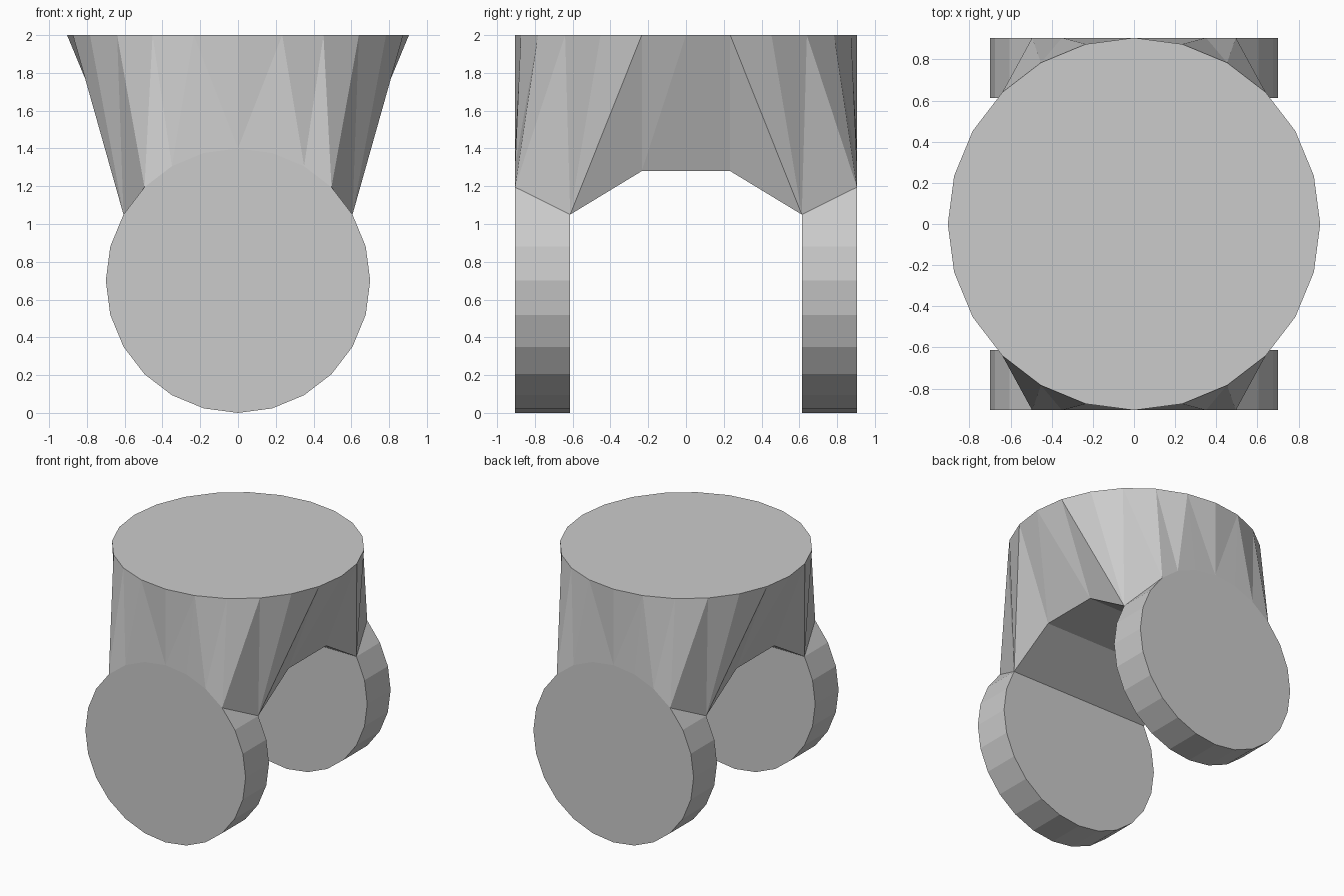
import bpy, bmesh
from math import sin, cos, radians

if "Cube" in bpy.data.objects:
    bpy.data.objects.remove(bpy.data.objects["Cube"])

R_TOP, R_PAD, Y_IN, H = 0.905, 0.70, 0.613, 2.0
ARCH_Y, ARCH_Z = 0.234, 1.28

bm = bmesh.new()
cache = {}


def vert(p):
    key = tuple(round(c, 4) + 0.0 for c in p)
    if key not in cache:
        cache[key] = bm.verts.new(key)
    return cache[key]


def face(points, sx=1, sy=1):
    bm.faces.new([vert((x * sx, y * sy, z)) for x, y, z in points])


def top(k):
    a = radians(15 * k)
    return (R_TOP * cos(a), R_TOP * sin(a), H)


def rim(i, y=R_TOP):
    a = radians(15 * i)
    return (R_PAD * cos(a), y, R_PAD + R_PAD * sin(a))


def flip(p):
    return (-p[0], p[1], p[2])


T = [top(k) for k in range(7)]
D = [rim(i) for i in range(7)]
P = rim(2, Y_IN)                 # inner shoulder of each disc
Q = (P[0], ARCH_Y, ARCH_Z)       # corner of the arch
M = (P[0], 0, ARCH_Z)

for sy in (1, -1):
    for sx in (1, -1):
        # tapered wall from round top to disc rim and arch
        for tri in ((T[0], Q, M), (T[0], T[1], Q), (T[1], Q, P), (T[1], T[2], P),
                    (T[2], T[3], P), (T[3], P, D[3]), (T[3], T[4], D[3]),
                    (T[4], D[3], D[4]), (T[4], T[5], D[4]), (T[5], D[4], D[5]),
                    (T[5], D[5], D[6]), (T[5], T[6], D[6]), (P, D[2], D[3])):
            face(tri, sx, sy)
        # disc rim
        for i in range(-6, 2):
            face((rim(i), rim(i + 1), rim(i + 1, Y_IN), rim(i, Y_IN)), sx, sy)
    # disc outer and inner faces, arch slope
    face([rim(i) for i in range(24)], 1, sy)
    face([rim(i, Y_IN) for i in range(-14, 3)], 1, sy)
    face((P, Q, flip(Q), flip(P)), 1, sy)

# arch ceiling and round top
Qm = (Q[0], -Q[1], Q[2])
face((Q, M, Qm, flip(Qm), flip(M), flip(Q)))
face([top(k) for k in range(24)])

bmesh.ops.recalc_face_normals(bm, faces=bm.faces[:])
mesh = bpy.data.meshes.new("arched_round_connector")
bm.to_mesh(mesh)
bm.free()
obj = bpy.data.objects.new("arched_round_connector", mesh)
bpy.context.collection.objects.link(obj)
